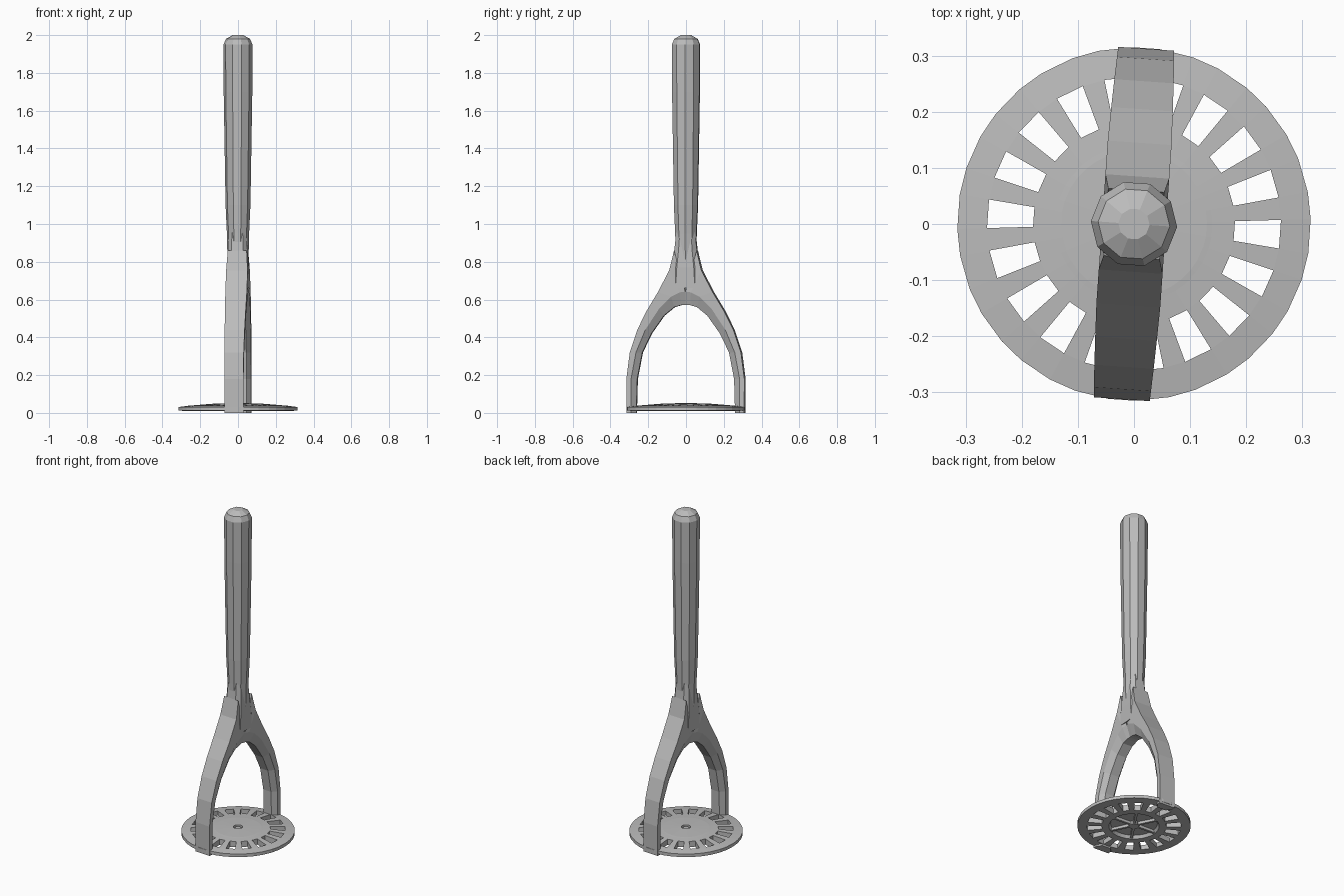
import bpy, bmesh, math
from mathutils import Matrix

cube = bpy.data.objects.get("Cube")
if cube:
    bpy.data.objects.remove(cube, do_unlink=True)

steel = bpy.data.materials.new("grey steel")
steel.use_nodes = True
steel.diffuse_color = (0.5, 0.5, 0.5, 1)
steel.node_tree.nodes["Principled BSDF"].inputs["Base Color"].default_value = (0.5, 0.5, 0.5, 1)

TWIST = Matrix.Rotation(math.radians(-4), 4, 'Z')   # whole tool is turned slightly


def finish(name, bm):
    bmesh.ops.remove_doubles(bm, verts=bm.verts, dist=1e-5)
    bmesh.ops.recalc_face_normals(bm, faces=bm.faces)
    bm.transform(TWIST)
    mesh = bpy.data.meshes.new(name)
    bm.to_mesh(mesh)
    bm.free()
    mesh.materials.append(steel)
    obj = bpy.data.objects.new(name, mesh)
    bpy.context.collection.objects.link(obj)
    return obj


def loft(bm, loops, caps=(True, True)):
    rows = [[bm.verts.new(p) for p in loop] for loop in loops]
    n = len(rows[0])
    for a, b in zip(rows, rows[1:]):
        for i in range(n):
            j = (i + 1) % n
            bm.faces.new((a[i], a[j], b[j], b[i]))
    for row, cap in zip((rows[0], rows[-1]), caps):
        if cap:
            bm.faces.new(row)


def ring(r, z, n):
    return [(r * math.cos(math.tau * i / n), r * math.sin(math.tau * i / n), z) for i in range(n)]


# Handle: ten-sided tapering grip with a faceted domed end
bm = bmesh.new()
grip = [(0.05, 0.7), (0.056, 0.82), (0.059, 0.95), (0.066, 1.1), (0.071, 1.4),
        (0.076, 1.7), (0.077, 1.95), (0.064, 1.98), (0.028, 2.0)]
loft(bm, [ring(r, z, 10) for r, z in grip])
finish("handle", bm)

# Yoke: arched legs, chamfered on the inside, flowing up into the neck
# each station: outer (y, z), edge (y, z), inner (y, z), half width
stations = [
    ((0.312, 0.0), (0.288, 0.0), (0.262, 0.0), 0.050),
    ((0.313, 0.18), (0.288, 0.18), (0.257, 0.18), 0.050),
    ((0.295, 0.32), (0.262, 0.32), (0.230, 0.32), 0.051),
    ((0.255, 0.44), (0.212, 0.44), (0.182, 0.42), 0.053),
    ((0.205, 0.54), (0.140, 0.55), (0.115, 0.515), 0.055),
    ((0.145, 0.64), (0.075, 0.615), (0.060, 0.56), 0.057),
    ((0.085, 0.755), (0.030, 0.638), (0.025, 0.57), 0.057),
    ((0.060, 0.86), (0.0, 0.642), (0.0, 0.572), 0.050),
]
bm = bmesh.new()
for side in (1, -1):
    loops = []
    for o, e, i, w in stations:
        loops.append([(x, side * p[0], p[1]) for x, p in
                      ((-w, o), (w, o), (w, e), (0.55 * w, i), (-0.55 * w, i), (-w, e))])
    loft(bm, loops)
finish("yoke", bm)

# Neck: squarish section blending the yoke into the round grip
bm = bmesh.new()
neck = [(0.057, 0.085, 0.66), (0.057, 0.075, 0.77), (0.052, 0.06, 0.86), (0.045, 0.045, 1.0)]
loft(bm, [[(x * sx * f, y * sy * g, z) for sx, sy, f, g in
           ((1, -1, 1, .6), (1, 1, 1, .6), (1, 1, .6, 1), (-1, 1, .6, 1),
            (-1, 1, 1, .6), (-1, -1, 1, .6), (-1, -1, .6, 1), (1, -1, .6, 1))]
          for x, y, z in neck])
finish("neck", bm)

# Mashing disc: shallow dome with a ring of wedge slots and a stepped underside
SLOTS, HALF = 18, math.radians(5.6)
step = math.tau / SLOTS
angles = [k * step + s * HALF for k in range(SLOTS) for s in (-1, 1)]
# radius, top height, bottom height
rings = [(0.025, 0.052, 0.03), (0.13, 0.049, 0.028), (0.14, 0.048, 0.01),
         (0.18, 0.045, 0.01), (0.262, 0.038, 0.01), (0.315, 0.031, 0.012)]
SLOT_RING = 3
bm = bmesh.new()


def point(k, a, top):
    r, zt, zb = rings[k]
    return (r * math.cos(a), r * math.sin(a), zt if top else zb)


def quad(*pts):
    bm.faces.new([bm.verts.new(p) for p in pts])


def wall(k0, a0, k1, a1):
    quad(point(k0, a0, 1), point(k1, a1, 1), point(k1, a1, 0), point(k0, a0, 0))


last = len(rings) - 1
for s, a in enumerate(angles):
    b = angles[(s + 1) % len(angles)]
    for k in range(last):
        if k == SLOT_RING and s % 2 == 0:
            wall(k, a, k, b)
            wall(k + 1, a, k + 1, b)
            wall(k, a, k + 1, a)
            wall(k, b, k + 1, b)
        else:
            for top in (1, 0):
                quad(point(k, a, top), point(k + 1, a, top),
                     point(k + 1, b, top), point(k, b, top))
    wall(0, a, 0, b)
    wall(last, a, last, b)
finish("mashing_disc", bm)

# Hub in the middle of the disc
bm = bmesh.new()
loft(bm, [ring(0.03, 0.01, 8), ring(0.03, 0.03, 8), ring(0.018, 0.046, 8)])
finish("disc_hub", bm)

# Short radial ribs under the disc
bm = bmesh.new()
for k in range(6):
    m = (Matrix.Rotation(k * math.tau / 6, 4, 'Z') @ Matrix.Translation((0.08, 0, 0.022))
         @ Matrix.Diagonal((0.12, 0.014, 0.018, 1)))
    bmesh.ops.create_cube(bm, size=1, matrix=m)
finish("disc_ribs", bm)
